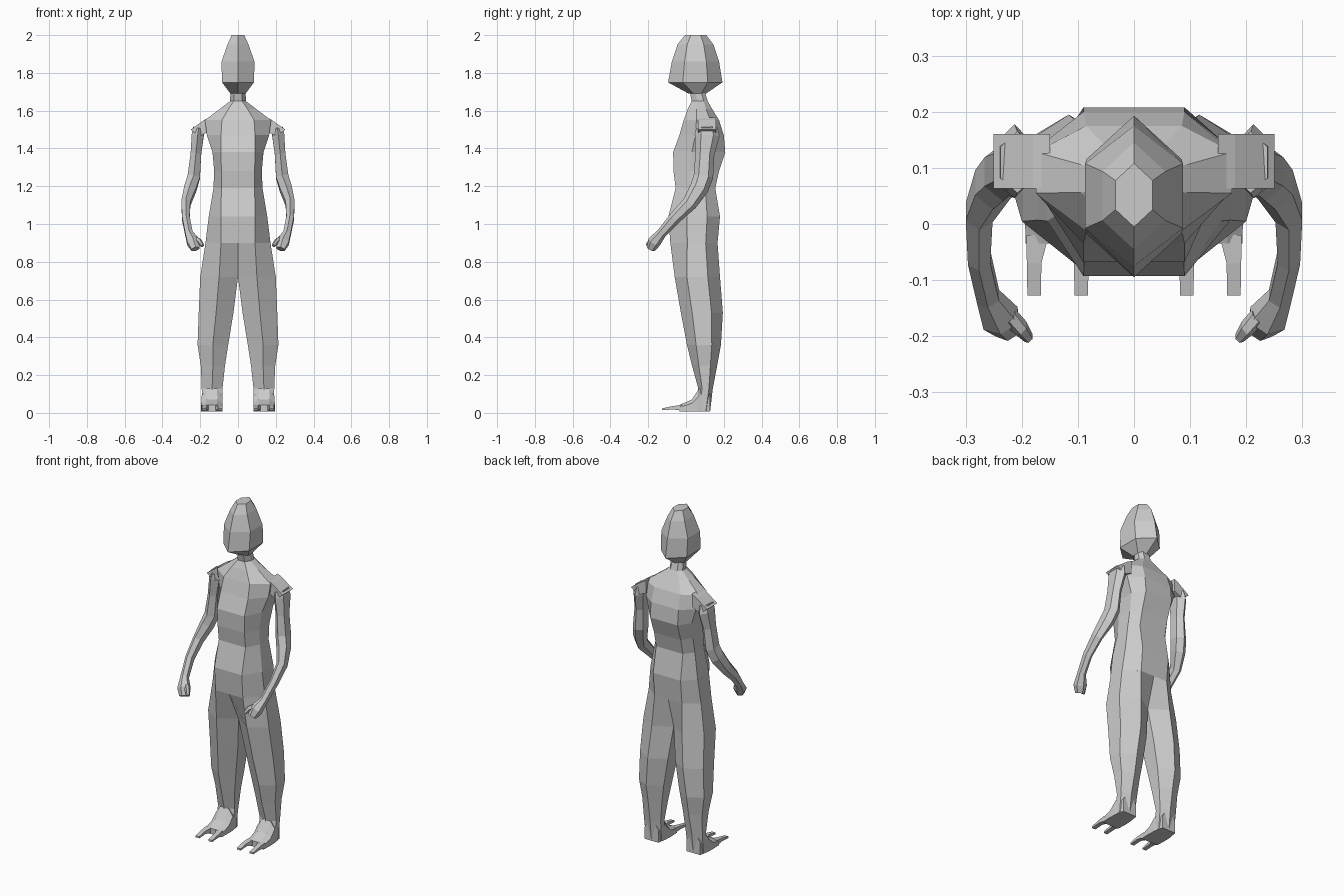
import bpy, bmesh
from mathutils import Vector

if "Cube" in bpy.data.objects:
    bpy.data.objects.remove(bpy.data.objects["Cube"])


def make(name, verts, faces, mirror=False):
    bm = bmesh.new()
    vs = [bm.verts.new(v) for v in verts]
    for f in faces:
        bm.faces.new([vs[i] for i in f])
    bmesh.ops.recalc_face_normals(bm, faces=bm.faces)
    me = bpy.data.meshes.new(name)
    bm.to_mesh(me)
    bm.free()
    ob = bpy.data.objects.new(name, me)
    bpy.context.collection.objects.link(ob)
    if mirror:
        ob.modifiers.new("Mirror", "MIRROR")
    return ob


def loft(name, rings, mirror=False, cap_start=True, cap_end=True):
    n = len(rings[0])
    verts = [p for r in rings for p in r]
    faces = []
    for k in range(len(rings) - 1):
        a, b = k * n, (k + 1) * n
        faces += [(a + i, a + (i + 1) % n, b + (i + 1) % n, b + i) for i in range(n)]
    if cap_start:
        faces.append(tuple(range(n)))
    if cap_end:
        faces.append(tuple(range(len(verts) - n, len(verts))))
    return make(name, verts, faces, mirror)


def extrude(name, profile, axis, lo, hi):
    """Extrude a 2D profile along x (axis 0) or y (axis 1)."""
    def place(p, t):
        return (t, p[0], p[1]) if axis == 0 else (p[0], t, p[1])
    return loft(name, [[place(p, t) for p in profile] for t in (lo, hi)], True)


def hexagon(cx, z, w, yf, yb, f=0.27):
    """Six-sided ring with ridges at the front and back."""
    a, b = yf + (yb - yf) * f, yb - (yb - yf) * f
    return [(cx, yf, z), (cx + w, a, z), (cx + w, b, z),
            (cx, yb, z), (cx - w, b, z), (cx - w, a, z)]


def octagon(z, fx, w, yf, yb):
    """Eight-sided ring with flat front, back and sides."""
    a, b = yf + (yb - yf) * 0.36, yb - (yb - yf) * 0.25
    right = [(fx, yf, z), (w, a, z), (w, b, z), (fx, yb, z)]
    return right + [(-x, y, zz) for x, y, zz in reversed(right)]


def limb(name, stations):
    """Six-sided tube along stations of (x, y, z, half width, half depth)."""
    pts = [Vector(s[:3]) for s in stations]
    rings = []
    for i, s in enumerate(stations):
        t = (pts[min(i + 1, len(pts) - 1)] - pts[max(i - 1, 0)]).normalized()
        side = Vector((1, 0, 0))
        side = (side - t * side.dot(t)).normalized()
        depth = t.cross(side)
        rings.append([pts[i] + side * s[3] * u + depth * s[4] * v for u, v in
                      ((0, 1), (1, .5), (1, -.5), (0, -1), (-1, -.5), (-1, .5))])
    return loft(name, rings, True)


# Head
loft("head", [hexagon(0, *r) for r in (
    (2.0, .033, -.005, .108), (1.95, .056, -.045, .145), (1.86, .087, -.075, .175),
    (1.75, .085, -.095, .193), (1.69, .04, .015, .105))])

# Neck and torso
loft("torso", [octagon(*r) for r in (
    (1.70, .02, .04, .02, .10), (1.65, .022, .042, .03, .115),
    (1.61, .05, .095, .01, .138), (1.55, .085, .175, -.012, .175),
    (1.47, .09, .165, -.035, .20), (1.38, .09, .135, -.068, .208),
    (1.28, .088, .126, -.066, .175), (1.19, .088, .13, -.055, .155),
    (1.04, .09, .155, -.093, .18), (.90, .09, .172, -.083, .167))], cap_end=False)

# Legs, joined to the torso ring at the hips
hip = [(.09, -.083, .90), (.172, .007, .90), (.172, .104, .90),
       (.09, .167, .90), (0, .167, .90), (0, -.083, .90)]
loft("leg", [hip] + [hexagon(*r) for r in (
    (.10, .72, .10, -.06, .18), (.116, .53, .092, -.027, .195),
    (.133, .36, .081, .005, .185), (.133, .25, .064, .032, .165),
    (.137, .13, .055, .065, .142), (.138, .01, .052, .045, .128))],
    mirror=True, cap_start=False)

# Feet
loft("foot", [[(x, y, z) for x, z in ((c - w, 0.008), (c + w, 0.008),
              (c + w, s), (c + w * .5, h), (c - w * .5, h), (c - w, s))]
              for c, w, y, s, h in ((.138, .045, .128, .08, .12), (.138, .055, .07, .09, .13),
                                    (.138, .057, .03, .05, .07), (.138, .055, -.035, .03, .042))],
     mirror=True)

# Two forked toes on each foot
for name, x0, x1 in (("inner_toe", .104, .094), ("outer_toe", .172, .178)):
    loft(name, [[(x - w, y, lo), (x + w, y, lo), (x + w, y, hi), (x - w, y, hi)]
                for x, w, y, lo, hi in ((x0, .02, -.02, .012, .042),
                                        (x1, .013, -.07, .018, .036),
                                        (x1, .012, -.127, .014, .024))], mirror=True)

# Shoulder caps
extrude("shoulder_cap", [(.15, 1.565), (.18, 1.55), (.25, 1.50), (.205, 1.465), (.15, 1.49)],
        1, .063, .16)

# Arms with hands
limb("arm", [
    (.208, .11, 1.51, .03, .055), (.213, .112, 1.47, .032, .066),
    (.223, .10, 1.37, .028, .05), (.234, .092, 1.25, .033, .052),
    (.252, .07, 1.19, .032, .05), (.276, .02, 1.11, .024, .040),
    (.276, -.06, 1.03, .020, .032), (.260, -.13, .95, .020, .026),
    (.238, -.168, .905, .032, .035), (.225, -.187, .868, .022, .024)])

# Thumbs
limb("thumb", [(.222, -.165, .915, .014, .022), (.202, -.185, .905, .012, .02),
               (.188, -.203, .885, .008, .012)])
